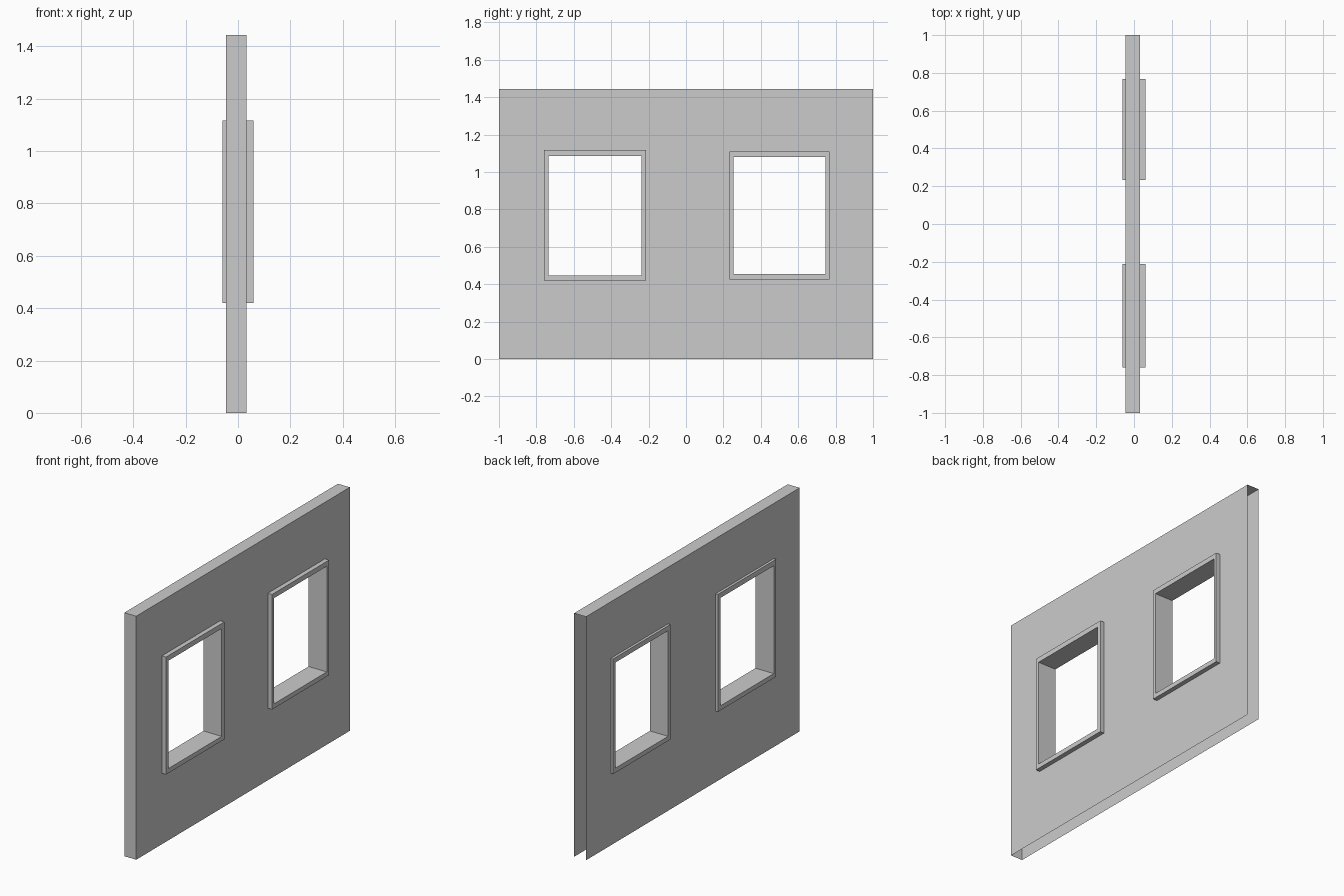
import bpy, bmesh
from mathutils import Vector

if "Cube" in bpy.data.objects:
    bpy.data.objects.remove(bpy.data.objects["Cube"])

X0, X1 = -0.045, 0.033      # wall faces
FRAME_X = 0.06              # outermost frame faces
TOP = 1.443
# each window: outer (y0, y1, z0, z1), opening (y0, y1, z0, z1)
WINDOWS = [((-0.759, -0.213, 0.420, 1.116), (-0.736, -0.238, 0.447, 1.086)),
           ((0.233, 0.767, 0.426, 1.108), (0.253, 0.746, 0.453, 1.079))]


def quad(bm, pts, outward):
    """Add a quad facing the given direction."""
    f = bm.faces.new([bm.verts.new(p) for p in pts])
    f.normal_update()
    if f.normal.dot(Vector(outward)) < 0:
        f.normal_flip()


def panel(bm, x, y0, y1, z0, z1, side):
    quad(bm, [(x, y0, z0), (x, y1, z0), (x, y1, z1), (x, y0, z1)], (side, 0, 0))


def tube(bm, xa, xb, rect, sign):
    """Four walls around a rectangle; sign 1 faces out, -1 faces in."""
    y0, y1, z0, z1 = rect
    for y, s in ((y0, -1), (y1, 1)):
        quad(bm, [(xa, y, z0), (xb, y, z0), (xb, y, z1), (xa, y, z1)], (0, s * sign, 0))
    for z, s in ((z0, -1), (z1, 1)):
        quad(bm, [(xa, y0, z), (xb, y0, z), (xb, y1, z), (xa, y1, z)], (0, 0, s * sign))


def finish(bm, name):
    bmesh.ops.remove_doubles(bm, verts=bm.verts, dist=1e-5)
    me = bpy.data.meshes.new(name)
    bm.to_mesh(me)
    bm.free()
    bpy.context.collection.objects.link(bpy.data.objects.new(name, me))


# Wall shell: two pierced faces, top and one end; bottom and +y end stay open
bm = bmesh.new()
for x, side in ((X0, -1), (X1, 1)):
    y = -1
    for (y0, y1, z0, z1), _ in WINDOWS:
        panel(bm, x, y, y0, 0, TOP, side)
        panel(bm, x, y0, y1, 0, z0, side)
        panel(bm, x, y0, y1, z1, TOP, side)
        y = y1
    panel(bm, x, y, 1, 0, TOP, side)
quad(bm, [(X0, -1, TOP), (X1, -1, TOP), (X1, 1, TOP), (X0, 1, TOP)], (0, 0, 1))
quad(bm, [(X0, -1, 0), (X1, -1, 0), (X1, -1, TOP), (X0, -1, TOP)], (0, -1, 0))
finish(bm, "wall")

# Window frames: raised border on both faces, joined by the opening's reveal
for i, (outer, inner) in enumerate(WINDOWS):
    bm = bmesh.new()
    y0, y1, z0, z1 = outer
    a0, a1, b0, b1 = inner
    for wall_x, side in ((X0, -1), (X1, 1)):
        x = side * FRAME_X
        tube(bm, wall_x, x, outer, 1)
        o = [(x, y0, z0), (x, y1, z0), (x, y1, z1), (x, y0, z1)]
        n = [(x, a0, b0), (x, a1, b0), (x, a1, b1), (x, a0, b1)]
        for k in range(4):
            j = (k + 1) % 4
            quad(bm, [o[k], o[j], n[j], n[k]], (side, 0, 0))
    tube(bm, -FRAME_X, FRAME_X, inner, -1)
    finish(bm, f"window_frame_{i + 1}")
